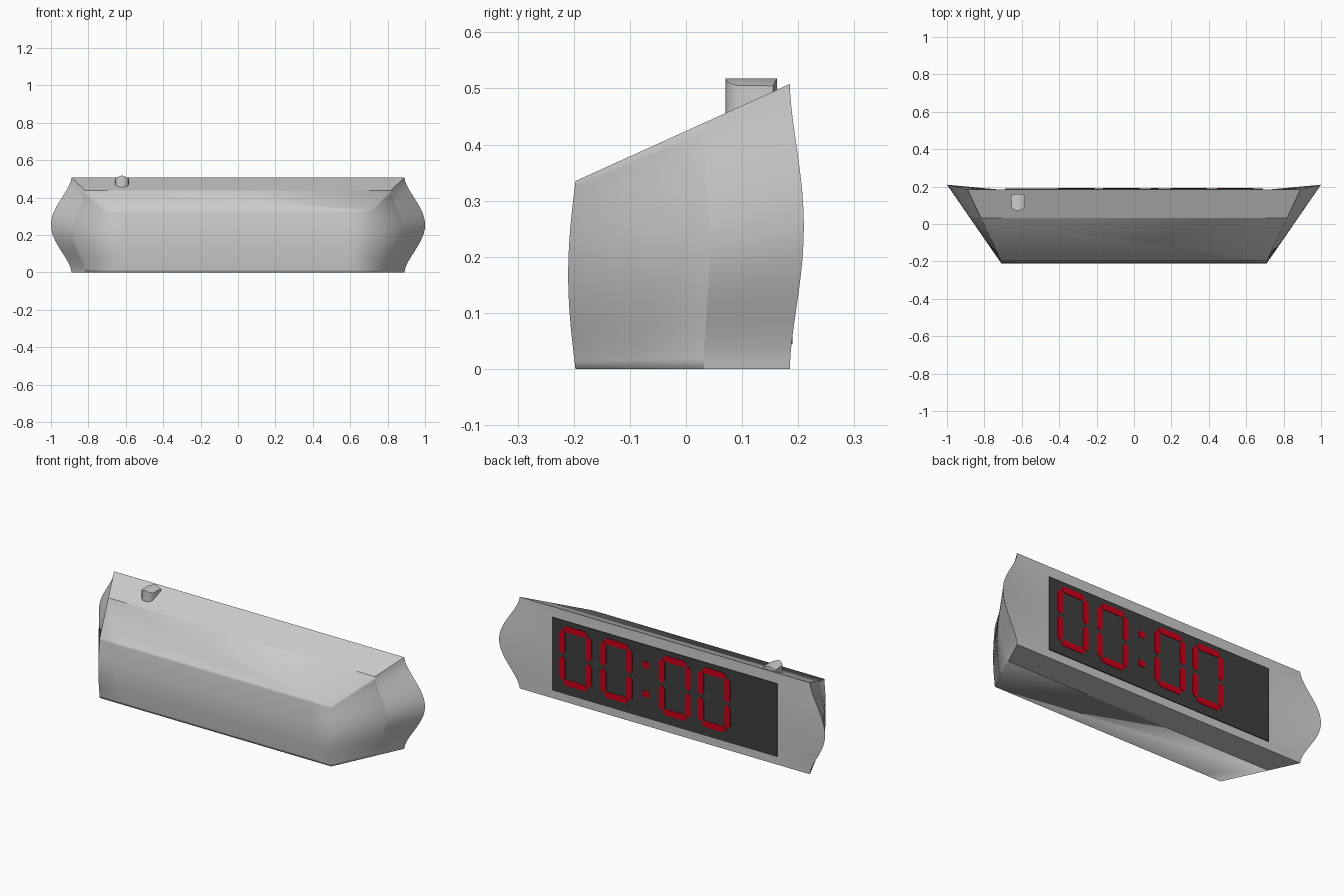
import bpy, bmesh, math
from mathutils import Vector

if "Cube" in bpy.data.objects:
    bpy.data.objects.remove(bpy.data.objects["Cube"])

N = 24  # rows up the height


def finish(name, verts, faces, angle=30, color=None):
    me = bpy.data.meshes.new(name)
    me.from_pydata(verts, [], faces)
    bm = bmesh.new()
    bm.from_mesh(me)
    bmesh.ops.recalc_face_normals(bm, faces=bm.faces)
    bm.to_mesh(me)
    bm.free()
    ob = bpy.data.objects.new(name, me)
    bpy.context.collection.objects.link(ob)
    if color:
        me.materials.append(color)
    bpy.ops.object.select_all(action='DESELECT')
    ob.select_set(True)
    bpy.context.view_layer.objects.active = ob
    bpy.ops.object.shade_smooth_by_angle(angle=math.radians(angle))
    return ob


def material(name, rgb):
    m = bpy.data.materials.new(name)
    m.diffuse_color = (*rgb, 1)
    m.use_nodes = True
    m.node_tree.nodes["Principled BSDF"].inputs["Base Color"].default_value = m.diffuse_color
    return m


def front_pt(t, x=0.71):
    return Vector((x, -0.197 - 0.013 * math.sin(math.pi * t), 0.335 * t))


def back_pt(t):
    b = math.sin(math.pi * t) ** 1.6 if 0 < t < 1 else 0
    return Vector((0.89 + 0.11 * b, 0.185 + 0.025 * b, 0.508 * t))


def mid_pt(t):
    return front_pt(t).lerp(back_pt(t), 0.6)


def inner_pt(t):
    return Vector((0.73, 0.185, 0.508 * t))


def shell(name, columns, angle):
    """Mirrored plan line repeated up the height, closed at top and bottom."""
    verts, n = [], 2 * len(columns)
    for i in range(N + 1):
        half = [c(i / N) for c in columns]
        verts += half + [Vector((-p.x, p.y, p.z)) for p in reversed(half)]
    faces = [(i * n + k, i * n + k + 1, (i + 1) * n + k + 1, (i + 1) * n + k)
             for i in range(N) for k in range(n - 1)]
    faces += [tuple(range(n)), tuple(range(N * n, N * n + n))]
    return finish(name, verts, faces, angle)


def prism(poly, y0, y1, verts, faces):
    """Extrude an xz polygon along y."""
    s, n = len(verts), len(poly)
    verts += [(x, y0, z) for x, z in poly] + [(x, y1, z) for x, z in poly]
    faces += [tuple(range(s, s + n)), tuple(range(s + n, s + 2 * n))]
    faces += [(s + k, s + (k + 1) % n, s + n + (k + 1) % n, s + n + k) for k in range(n)]


dark = material("display_dark", (0.05, 0.05, 0.05))
red = material("segment_red", (0.6, 0.0, 0.01))

# Tapering body and the flared rim around the display
shell("front_body", [mid_pt, front_pt, lambda t: front_pt(t, 0.6)], 85)
shell("display_rim", [mid_pt, back_pt, inner_pt], 30)

# Display panel
v, f = [], []
prism([(-0.69, 0.045), (0.69, 0.045), (0.69, 0.45), (-0.69, 0.45)], 0.18, 0.19, v, f)
finish("display_panel", v, f, color=dark)

# Red digit segments and colon
v, f = [], []
W, T = 0.195, 0.034
Z0, Z1 = 0.095, 0.425
ZM = (Z0 + Z1) / 2


def segment(a, b):
    a, b = Vector(a), Vector(b)
    d = (b - a).normalized()
    s = Vector((-d.y, d.x)) * T / 2
    e = d * T / 2
    a, b = a + d * 0.005, b - d * 0.005
    pts = [a, a + e + s, b - e + s, b, b - e - s, a + e - s]
    prism([tuple(p) for p in pts], 0.185, 0.193, v, f)


for x1 in (0.64, 0.39, 0.03, -0.21):
    r, l = x1 - T / 2, x1 - W + T / 2
    lo, hi = Z0 + T / 2, Z1 - T / 2
    for z in (lo, hi):
        segment((l, z), (r, z))
    for x in (l, r):
        segment((x, lo), (x, ZM))
        segment((x, ZM), (x, hi))
for z in (0.18, 0.34):
    prism([(0.09, z - 0.017), (0.13, z - 0.017), (0.13, z + 0.017), (0.09, z + 0.017)],
          0.185, 0.193, v, f)
finish("digit_segments", v, f, color=red)

# Button on the sloping top: rounded plan with a crowned top
plan = [(-0.038, 0.155), (-0.035, 0.09), (-0.02, 0.075), (0, 0.07),
        (0.02, 0.075), (0.035, 0.09), (0.038, 0.155), (0, 0.162)]
n = len(plan)
v = [(x - 0.62, y, 0.43) for x, y in plan]
v += [(x - 0.62, y, 0.518 - 0.35 * abs(x)) for x, y in plan]
f = [tuple(reversed(range(n))), (8, 9, 10, 11, 15), (11, 12, 13, 14, 15)]
f += [(k, (k + 1) % n, n + (k + 1) % n, n + k) for k in range(n)]
finish("top_button", v, f, 50)
